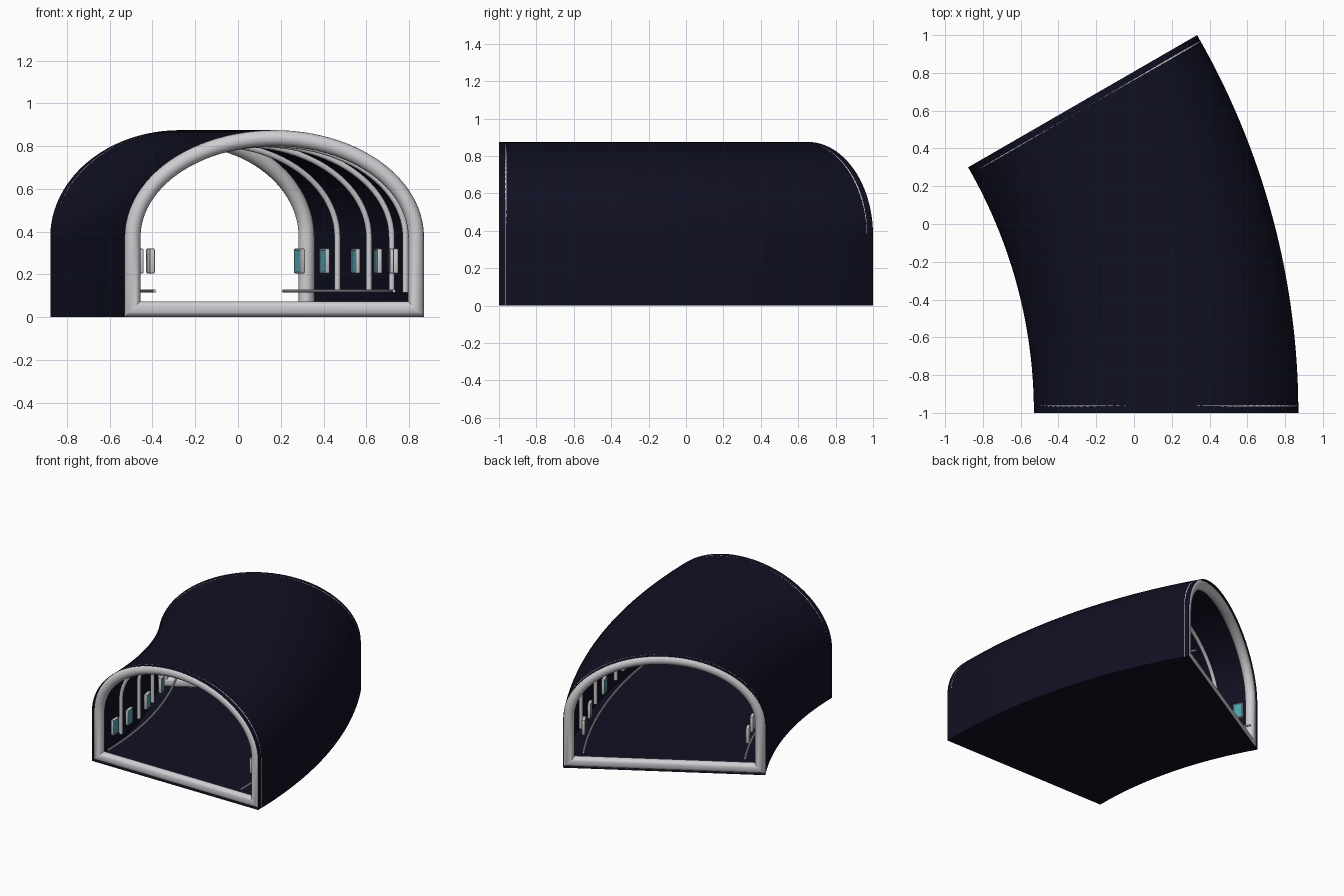
import bpy, bmesh, math
from mathutils import Vector, Matrix

if "Cube" in bpy.data.objects:
    bpy.data.objects.remove(bpy.data.objects["Cube"])

# Bend: centre line radius, total angle, pivot
RADIUS, BEND = 3.3, math.radians(30)
PIVOT = Vector((-3.13, -1, 0))
HALF, SPRING, TOP = 0.7, 0.375, 0.875


def material(name, rgb, rough=0.5):
    m = bpy.data.materials.new(name)
    m.use_nodes = True
    m.diffuse_color = (*rgb, 1)
    bsdf = m.node_tree.nodes["Principled BSDF"]
    bsdf.inputs["Base Color"].default_value = (*rgb, 1)
    bsdf.inputs["Roughness"].default_value = rough
    return m


NAVY = material("dark navy", (0.005, 0.005, 0.016))
GREY = material("light grey", (0.62, 0.62, 0.65))
TEAL = material("teal screen", (0.07, 0.38, 0.44))


def place(u, v, z, angle):
    """Across the tunnel, along it, and up, at an angle round the bend."""
    p = Vector((RADIUS + u, v, z))
    return PIVOT + Matrix.Rotation(angle, 3, "Z") @ p


def arch(inset, base, steps=48):
    """Cross-section: two upright legs under a half ellipse."""
    a, b = HALF - inset, TOP - SPRING - inset
    pts = [Vector((a, base))]
    for i in range(steps + 1):
        t = math.pi * i / steps
        pts.append(Vector((a * math.cos(t), SPRING + b * math.sin(t))))
    return pts + [Vector((-a, base))]


def grid_object(name, rows, mat, close_rows=False, close_cols=False, caps=False):
    """Skin a list of equal rows of points."""
    bm = bmesh.new()
    vs = [[bm.verts.new(p) for p in row] for row in rows]
    n, m = len(vs), len(vs[0])
    for i in range(n if close_rows else n - 1):
        for j in range(m if close_cols else m - 1):
            k, l = (i + 1) % n, (j + 1) % m
            bm.faces.new((vs[i][j], vs[k][j], vs[k][l], vs[i][l]))
    if caps:
        bm.faces.new(vs[0])
        bm.faces.new(vs[-1])
    bmesh.ops.recalc_face_normals(bm, faces=bm.faces)
    return finish(name, bm, [mat])


def finish(name, bm, mats):
    mesh = bpy.data.meshes.new(name)
    bm.to_mesh(mesh)
    bm.free()
    for m in mats:
        mesh.materials.append(m)
    ob = bpy.data.objects.new(name, mesh)
    bpy.context.collection.objects.link(ob)
    bpy.ops.object.select_all(action="DESELECT")
    ob.select_set(True)
    bpy.context.view_layer.objects.active = ob
    bpy.ops.object.shade_smooth_by_angle(angle=math.radians(35))
    return ob


def section_tube(name, path, r, angle, v, closed, sides=16):
    """Round tube along a cross-section path, with mitred corners."""
    rows, n = [], len(path)
    for i, p in enumerate(path):
        before = path[i - 1] if closed or i else p
        after = path[(i + 1) % n] if closed or i < n - 1 else p
        d1, d2 = (p - before), (after - p)
        d1 = d1.normalized() if d1.length else d2.normalized()
        d2 = d2.normalized() if d2.length else d1
        n1, n2 = Vector((d1.y, -d1.x)), Vector((d2.y, -d2.x))
        normal = (n1 + n2).normalized()
        normal /= normal.dot(n1)
        row = []
        for k in range(sides):
            t = math.tau * k / sides
            q = p + normal * r * math.cos(t)
            row.append(place(q.x, v + r * math.sin(t), q.y, angle))
        rows.append(row)
    return grid_object(name, rows, GREY, closed, True, not closed)


# Curved shell with flat floor
stations = [BEND * i / 40 for i in range(41)]
outline = arch(0, 0)
grid_object("tunnel_shell", [[place(p.x, 0, p.y, a) for p in outline] for a in stations],
            NAVY, close_cols=True)

# End frames
FR = 0.037
for name, angle, v in (("front_frame", 0, FR), ("back_frame", BEND, -FR)):
    section_tube(name, arch(FR, FR), FR, angle, v, True)

# Inner ribs
for i in range(1, 5):
    section_tube(f"rib_{i}", arch(0.065, 0.115), 0.014, BEND * i / 5, 0, False)

# Low side rails
for name, u in (("outer_rail", 0.56), ("inner_rail", -0.56)):
    rows = []
    for a in stations:
        ring = [math.tau * k / 10 for k in range(10)]
        rows.append([place(u + 0.008 * math.cos(t), 0, 0.122 + 0.008 * math.sin(t), a)
                     for t in ring])
    grid_object(name, rows, GREY, close_cols=True, caps=True)


# Wall displays: bevelled case with an inset screen facing the middle
def display(name, side, angle):
    bm = bmesh.new()
    bmesh.ops.create_cube(bm, size=1)
    bmesh.ops.scale(bm, verts=bm.verts, vec=(0.024, 0.072, 0.115))
    bmesh.ops.bevel(bm, geom=list(bm.edges), offset=0.005, segments=2,
                    affect="EDGES", profile=0.5)
    bm.normal_update()
    front = max(bm.faces, key=lambda f: -side * f.normal.x * f.calc_area())
    bmesh.ops.inset_region(bm, faces=[front], thickness=0.004, depth=-0.002)
    front.material_index = 1
    for vert in bm.verts:
        c = vert.co
        vert.co = place(side * 0.57 + c.x, c.y, 0.263 + c.z, angle)
    finish(name, bm, [GREY, TEAL])


for side, label in ((1, "outer"), (-1, "inner")):
    for i, degrees in enumerate((2, 6, 12, 18, 24, 28)):
        display(f"{label}_display_{i + 1}", side, math.radians(degrees))
